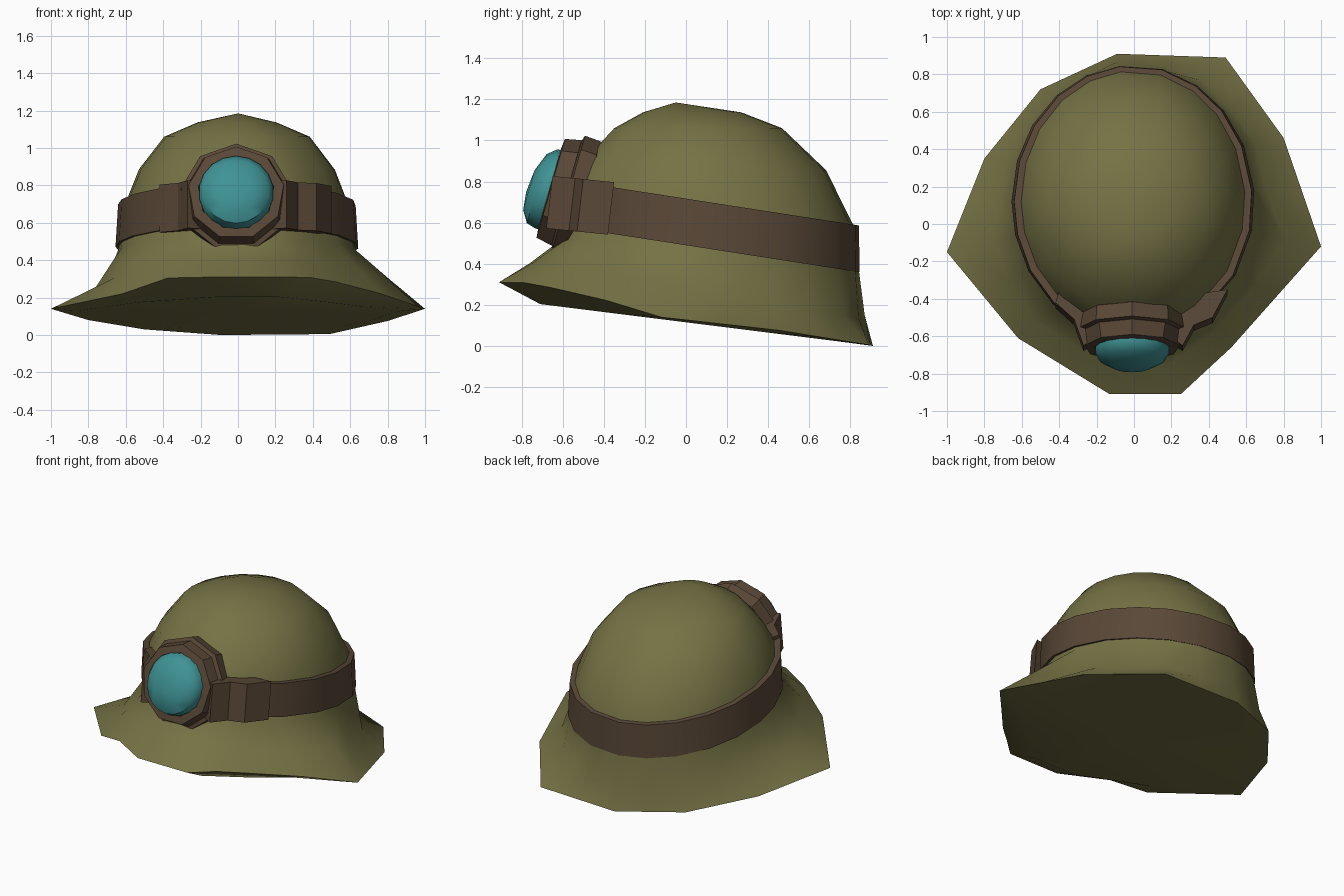
import bpy, bmesh, math
from mathutils import Vector, Matrix

if "Cube" in bpy.data.objects:
    bpy.data.objects.remove(bpy.data.objects["Cube"])


def material(name, rgb):
    m = bpy.data.materials.new(name)
    m.diffuse_color = (*rgb, 1)
    m.use_nodes = True
    m.node_tree.nodes["Principled BSDF"].inputs["Base Color"].default_value = m.diffuse_color
    return m


olive = material("olive", (0.18, 0.17, 0.06))
brown = material("leather brown", (0.10, 0.064, 0.038))
teal = material("lens teal", (0.05, 0.29, 0.30))


def loft(name, rings, mat, closed=False, caps=True, angle=40, matrix=None):
    """Skin a list of rings; a one-point ring closes into a fan."""
    bm = bmesh.new()
    rows = [[bm.verts.new(p) for p in r] for r in rings]
    pairs = list(zip(rows, rows[1:]))
    if closed:
        pairs.append((rows[-1], rows[0]))
    for a, b in pairs:
        n = max(len(a), len(b))
        for i in range(n):
            j = (i + 1) % n
            if len(a) == 1:
                bm.faces.new((a[0], b[j], b[i]))
            elif len(b) == 1:
                bm.faces.new((a[i], a[j], b[0]))
            else:
                bm.faces.new((a[i], a[j], b[j], b[i]))
    if caps and not closed:
        for r in (rows[0], rows[-1]):
            if len(r) > 2:
                bm.faces.new(r)
    bmesh.ops.recalc_face_normals(bm, faces=bm.faces)
    mesh = bpy.data.meshes.new(name)
    bm.to_mesh(mesh)
    bm.free()
    if matrix:
        mesh.transform(matrix)
    mesh.materials.append(mat)
    ob = bpy.data.objects.new(name, mesh)
    bpy.context.collection.objects.link(ob)
    bpy.ops.object.select_all(action='DESELECT')
    ob.select_set(True)
    bpy.context.view_layer.objects.active = ob
    bpy.ops.object.shade_smooth_by_angle(angle=math.radians(angle))
    return ob


# Irregular brim corners, each with its fold: (inward share, upward share),
# and how far the brim tucks in and lifts between it and the next corner
corners = [
    ((1, -.12, .14), (.50, .49), .12, 0), ((.80, .46, .075), (.66, .36), .06, 0),
    ((.49, .89, .005), (.80, .38), .08, 0), ((-.09, .91, 0), (.58, .40), .03, 0),
    ((-.50, .72, .03), (.62, .40), .03, 0), ((-.80, .35, .08), (.60, .40), .03, 0),
    ((-1, -.15, .14), (.64, .36), .02, 0), ((-.62, -.61, .22), (.48, .48), 0, .04),
    ((-.13, -.91, .31), (.50, .45), 0, 0), ((.25, -.91, .31), (.50, .45), 0, .01),
    ((.52, -.66, .285), (.50, .46), 0, .01)]
brim, folds = [], []
for i, (p, f, tuck, lift) in enumerate(corners):
    q, g = corners[(i + 1) % len(corners)][:2]
    p, q = Vector(p), Vector(q)
    brim += [p, (p + q) / 2 + Vector((0, 0, lift))]
    folds += [f, ((f[0] + g[0]) / 2 + tuck, (f[1] + g[1]) / 2 - tuck / 2)]
angles = [math.atan2(p.y - .1, p.x) for p in brim]


def oval(cy, rx, ry, z, slope=0):
    """Tilted oval ring lined up with the brim points."""
    ring = []
    for t in angles:
        y = cy + ry * math.sin(t)
        ring.append(Vector((rx * math.cos(t) - .005, y, z + slope * y)))
    return ring


# Hat body: underside, brim, crown
base = oval(.12, .638, .725, .46, -.10)
flare = []
for e, b, (t, u) in zip(brim, base, folds):
    p = e.lerp(b, t)
    p.z = e.z + (b.z - e.z) * u
    flare.append(p)
under = [Vector((p.x * .86, p.y * .78, .115 - .125 * p.y * .78)) for p in brim]
loft("hat", [
    [Vector((0, 0, .13))], under, brim, flare, base,
    oval(.12, .605, .70, .70, -.14),
    oval(.10, .525, .585, .89, -.05),
    oval(.06, .39, .41, 1.06),
    oval(.03, .21, .24, 1.137),
    [Vector((0, -.05, 1.185))]], olive, angle=55)

# Leather band around the crown
loft("hat_band", [
    oval(.12, .650, .730, .49, -.155), oval(.12, .636, .726, .717, -.155),
    oval(.12, .58, .67, .717, -.155), oval(.12, .59, .68, .49, -.155)],
    brown, closed=True, angle=35)

# Lamp, built along its own axis and tilted back
axis = Matrix.Translation((-.01, -.68, .765)) @ Matrix.Rotation(math.radians(74), 4, 'X')


def disc(r, h, n=9, drop=0):
    return [Vector((r * math.sin(2 * math.pi * i / n),
                    r * math.cos(2 * math.pi * i / n) - drop, h)) for i in range(n)]


loft("lamp_housing", [disc(.20, -.05), disc(.205, -.015), disc(.258, -.02), disc(.275, -.10),
                      disc(.235, -.13)], brown, angle=25, matrix=axis)
loft("lamp_collar", [disc(.24, -.09), disc(.30, -.11), disc(.295, -.19),
                     disc(.20, -.24)], brown, angle=25, matrix=axis)
loft("lamp_lens", [disc(.20, -.04, 18), disc(.20, 0, 18), disc(.175, .045, 18, .012),
                   disc(.10, .08, 18, .03), [Vector((0, -.04, .09))]], teal, matrix=axis)

# Side lugs sweeping from the lamp back into the band
plans = {
    "left": [(-.16, -.60), (-.27, -.67), (-.32, -.53), (-.42, -.44), (-.40, -.38), (-.16, -.42)],
    "right": [(.16, -.60), (.26, -.67), (.32, -.56), (.42, -.52), (.50, -.37), (.16, -.42)]}
for label, plan in plans.items():
    loft("lamp_lug_" + label,
         [[Vector((x, y + dy, z - .1 * (y + .5))) for x, y in plan]
          for z, dy in ((.555, -.01), (.81, .02))], brown, angle=25)
